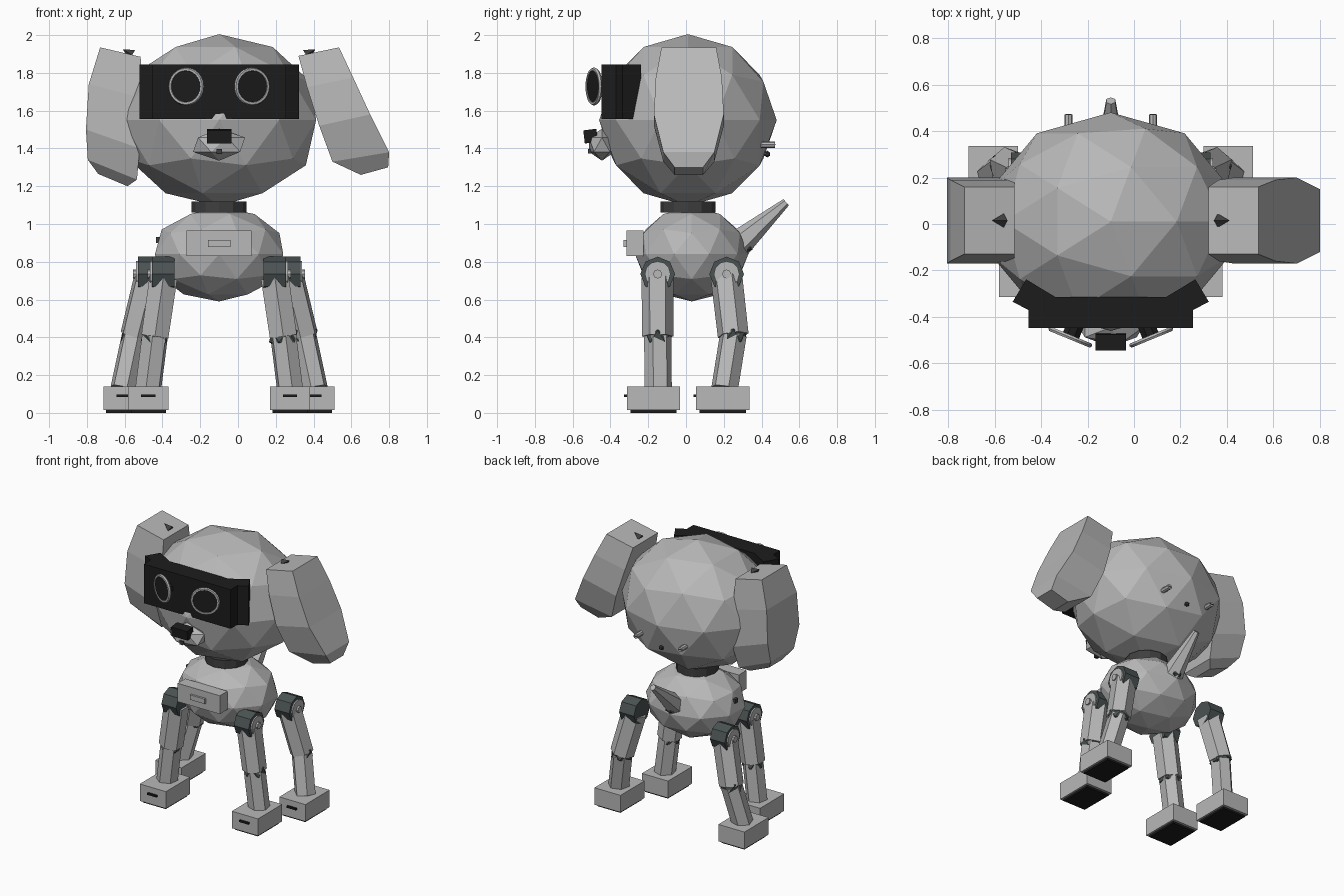
import bpy, bmesh, math
from mathutils import Vector, Matrix

if "Cube" in bpy.data.objects:
    bpy.data.objects.remove(bpy.data.objects["Cube"])

MID = -0.10  # symmetry plane of the body


def material(name, r, g, b):
    m = bpy.data.materials.new(name)
    m.use_nodes = True
    m.diffuse_color = (r, g, b, 1)
    m.node_tree.nodes["Principled BSDF"].inputs["Base Color"].default_value = (r, g, b, 1)
    return m


shell = material("light grey", 0.48, 0.48, 0.48)
joint = material("slate joint", 0.07, 0.085, 0.085)
black = material("black", 0.012, 0.012, 0.012)
dark = material("charcoal", 0.05, 0.05, 0.05)


def finish(name, bm, mat):
    bmesh.ops.recalc_face_normals(bm, faces=bm.faces)
    me = bpy.data.meshes.new(name)
    bm.to_mesh(me)
    bm.free()
    me.materials.append(mat)
    ob = bpy.data.objects.new(name, me)
    bpy.context.collection.objects.link(ob)
    return ob


def ball(name, centre, radii, mat, level=2):
    bm = bmesh.new()
    bmesh.ops.create_icosphere(bm, subdivisions=level, radius=1)
    bmesh.ops.scale(bm, vec=radii, verts=bm.verts)
    bmesh.ops.translate(bm, vec=centre, verts=bm.verts)
    return finish(name, bm, mat)


def box(name, centre, size, mat, tilt=0):
    bm = bmesh.new()
    bmesh.ops.create_cube(bm, size=1)
    bmesh.ops.scale(bm, vec=size, verts=bm.verts)
    bm.transform(Matrix.Translation(centre) @ Matrix.Rotation(tilt, 4, 'X'))
    return finish(name, bm, mat)


def rod(name, a, b, r1, r2, mat, sides=6):
    """Prism or cone running from point a to point b."""
    a, b = Vector(a), Vector(b)
    axis = b - a
    turn = Vector((0, 0, 1)).rotation_difference(axis).to_matrix().to_4x4()
    bm = bmesh.new()
    bmesh.ops.create_cone(bm, cap_ends=True, segments=sides, radius1=r1, radius2=r2, depth=axis.length)
    bm.transform(Matrix.Translation((a + b) / 2) @ turn)
    return finish(name, bm, mat)


def loft(name, rings, mat):
    bm = bmesh.new()
    loops = [[bm.verts.new(p) for p in ring] for ring in rings]
    for lo, hi in zip(loops, loops[1:]):
        for i in range(len(lo)):
            j = (i + 1) % len(lo)
            bm.faces.new((lo[i], lo[j], hi[j], hi[i]))
    bm.faces.new(loops[0])
    bm.faces.new(loops[-1])
    return finish(name, bm, mat)


# Head, neck and body
ball("head", (MID, 0.01, 1.55), (0.54, 0.47, 0.455), shell)
ball("body", (MID, 0.03, 0.84), (0.357, 0.30, 0.25), shell)
rod("neck_ring", (MID, 0.01, 1.06), (MID, 0.01, 1.12), 0.145, 0.145, dark, 12)
box("chest_panel", (MID, -0.27, 0.897), (0.345, 0.09, 0.135), shell)
box("chest_plate", (MID, -0.32, 0.897), (0.12, 0.02, 0.036), shell)
box("side_switch", (-0.425, 0.03, 0.915), (0.02, 0.03, 0.03), dark)

# Visor: half outline mirrored into a wraparound block
half = [(0.353, -0.448), (0.353, -0.37), (0.422, -0.335), (0.364, -0.238), (0.24, -0.313)]
outline = half + [(-x, y) for x, y in reversed(half)]
loft("visor", [[(MID + x, y, z) for x, y in outline] for z in (1.557, 1.845)], black)

# Eyes: tilted silver ring around a black lens
for side, label in ((1, "left"), (-1, "right")):
    centre = Vector((MID + side * 0.174, -0.487, 1.728))
    bpy.ops.mesh.primitive_torus_add(major_radius=0.09, minor_radius=0.011, major_segments=24,
                                     minor_segments=6, location=centre,
                                     rotation=(math.pi / 2, 0, side * 0.39))
    ring = bpy.context.object
    ring.name = label + "_eye_ring"
    ring.data.materials.append(shell)
    out = Vector((side * math.sin(0.39), -math.cos(0.39), 0))
    rod(label + "_lens", centre - out * 0.006, centre + out * 0.006, 0.088, 0.088, black, 20)
    rod(label + "_eye_mount", centre - out * 0.06, centre, 0.04, 0.04, black, 8)

# Muzzle, nose and mouth
ball("muzzle", (MID, -0.445, 1.42), (0.154, 0.08, 0.085), shell, 1)
box("nose", (MID, -0.505, 1.465), (0.13, 0.07, 0.07), black, 0.12)
box("mouth", (MID, -0.51, 1.385), (0.028, 0.02, 0.026), dark)

# Ears: each station is outer x, outer z, inner x, inner z
widths = (0.145, 0.175, 0.185, 0.135, 0.075)
ears = {
    "left_ear": [(0.535, 1.935, 0.32, 1.89), (0.61, 1.775, 0.365, 1.725), (0.70, 1.58, 0.43, 1.52),
                 (0.80, 1.38, 0.50, 1.33), (0.795, 1.30, 0.65, 1.26)],
    "right_ear": [(-0.73, 1.935, -0.515, 1.885), (-0.79, 1.74, -0.512, 1.67), (-0.805, 1.50, -0.52, 1.40),
                  (-0.795, 1.34, -0.535, 1.235), (-0.74, 1.265, -0.585, 1.20)],
}
for name, stations in ears.items():
    rings = []
    for (xo, zo, xi, zi), w in zip(stations, widths):
        rings.append([(xo, 0.015 - w, zo), (xo, 0.015 + w, zo), (xi, 0.015 + w, zi), (xi, 0.015 - w, zi)])
    loft(name, rings, shell)
for side, label in ((1, "left"), (-1, "right")):
    rod(label + "_ear_pin", (MID + side * 0.46, 0.015, 1.895), (MID + side * 0.51, 0.015, 1.925),
        0.03, 0, dark, 4)
    # Screws on the back of the head
    x = MID + side * 0.182
    rod(label + "_screw", (x, 0.38, 1.42), (x, 0.47, 1.42), 0.018, 0.018, shell, 8)
    box(label + "_screw_slot", (x, 0.47, 1.42), (0.026, 0.005, 0.006), dark)
ball("head_button", (MID, 0.43, 1.37), (0.018, 0.018, 0.018), dark, 1)

# Tail
rod("tail", (MID, 0.25, 0.87), (MID, 0.53, 1.115), 0.08, 0.022, shell, 6)
ball("tail_socket", (MID, 0.315, 0.885), (0.045, 0.045, 0.045), joint, 1)


def leg(label, s, hip, knee, ankle, foot_y):
    """Points are distances out from the middle, then y and z."""
    h, k, a = (Vector((MID + s * p[0], p[1], p[2])) for p in (hip, knee, ankle))
    out = Vector((s, 0, 0))
    rod(label + "_hip_cap", h - out * 0.06, h + out * 0.06, 0.092, 0.092, joint, 8)
    rod(label + "_hip_disc", h + out * 0.05, h + out * 0.07, 0.068, 0.068, shell, 12)
    rod(label + "_hip_hub", h + out * 0.06, h + out * 0.085, 0.024, 0.024, shell, 8)
    rod(label + "_upper_leg", h - Vector((0, 0, 0.02)), k, 0.085, 0.083, shell)
    ball(label + "_knee", k, (0.085, 0.078, 0.07), joint, 1)
    rod(label + "_lower_leg", k, a, 0.073, 0.073, shell)
    box(label + "_foot", (a.x, foot_y, 0.077), (0.213, 0.282, 0.125), shell)
    box(label + "_sole", (a.x, foot_y, 0.01), (0.185, 0.245, 0.02), black)
    box(label + "_toe_slit", (a.x, foot_y - 0.147, 0.09), (0.075, 0.016, 0.013), black)


for s, label in ((1, "left"), (-1, "right")):
    leg("front_" + label, s, (0.295, -0.15, 0.735), (0.34, -0.15, 0.405), (0.375, -0.147, 0.13), -0.172)
    leg("back_" + label, s, (0.37, 0.215, 0.735), (0.445, 0.25, 0.41), (0.505, 0.205, 0.13), 0.195)
